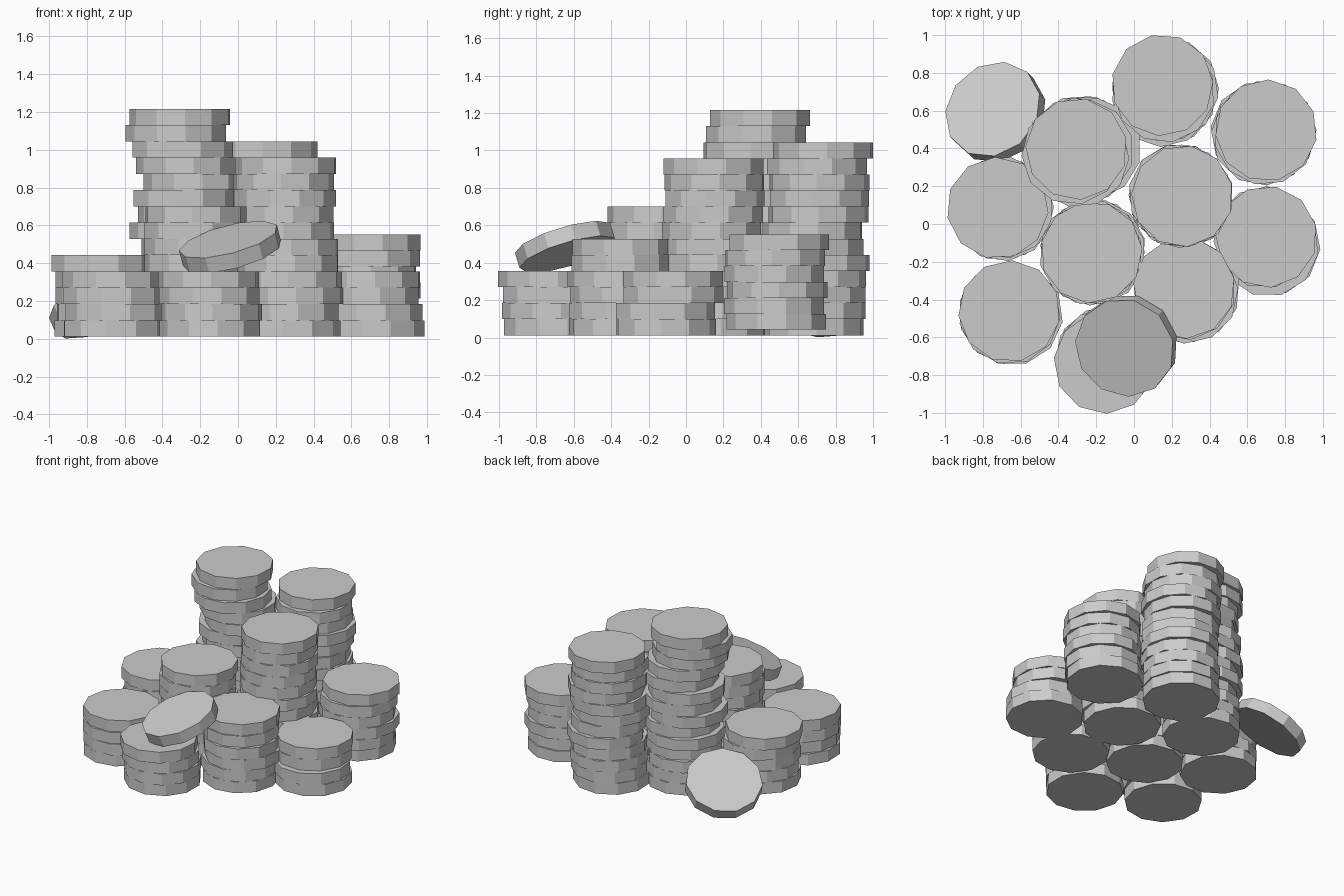
import bpy, bmesh, math, random
from mathutils import Vector, Matrix

if "Cube" in bpy.data.objects:
    bpy.data.objects.remove(bpy.data.objects["Cube"])

random.seed(11)
RADIUS, THICK, SIDES = 0.27, 0.086, 11

metal = bpy.data.materials.new("light grey metal")
metal.diffuse_color = (0.6, 0.6, 0.6, 1)
metal.use_nodes = True
metal.node_tree.nodes["Principled BSDF"].inputs["Base Color"].default_value = metal.diffuse_color


def add_coin(bm, centre, thick, normal=(0, 0, 1)):
    """One flat-sided coin, spun at random about its own axis."""
    tilt = Vector((0, 0, 1)).rotation_difference(Vector(normal).normalized())
    spin = Matrix.Rotation(random.uniform(0, math.tau), 4, 'Z')
    bmesh.ops.create_cone(
        bm, cap_ends=True, segments=SIDES, radius1=RADIUS, radius2=RADIUS, depth=thick,
        matrix=Matrix.Translation(centre) @ tilt.to_matrix().to_4x4() @ spin)


def finish(bm, name):
    mesh = bpy.data.meshes.new(name)
    bm.to_mesh(mesh)
    bm.free()
    mesh.materials.append(metal)
    bpy.context.collection.objects.link(bpy.data.objects.new(name, mesh))


def stack(name, count, middle, placed, jitter=0.015, base=0.012, pitch=THICK):
    """Untidy pile: the upper coins are placed (listed top down), the rest wander."""
    bm = bmesh.new()
    for i in range(count):
        from_top = count - 1 - i
        if from_top < len(placed):
            x, y = placed[from_top]
        else:
            x = middle[0] + random.uniform(-jitter, jitter)
            y = middle[1] + random.uniform(-jitter, jitter)
        add_coin(bm, (x, y, base + pitch * (i + 0.5)), pitch)
    finish(bm, name)


def loose_coin(name, centre, normal):
    bm = bmesh.new()
    add_coin(bm, centre, THICK, normal)
    finish(bm, name)


# Back row
stack("tallest_stack", 14, (-0.27, 0.40),
      [(-0.305, 0.397), (-0.325, 0.372), (-0.295, 0.358), (-0.27, 0.39), (-0.23, 0.40),
       (-0.29, 0.40), (-0.26, 0.41), (-0.305, 0.40), (-0.245, 0.40)], 0.02)
stack("back_stack", 12, (0.16, 0.695), [(0.15, 0.735), (0.16, 0.70)], 0.02)
stack("back_right_stack", 6, (0.685, 0.483), [(0.70, 0.495)], 0.012, base=0.042, pitch=0.085)
# Middle rows
stack("centre_stack", 11, (0.25, 0.15), [(0.255, 0.148), (0.24, 0.155), (0.25, 0.15)])
stack("left_stack", 5, (-0.705, 0.08), [(-0.722, 0.085)], 0.012)
stack("centre_left_stack", 8, (-0.22, -0.15), [(-0.225, -0.15)])
stack("right_stack", 4, (0.715, -0.105), [(0.70, -0.068), (0.69, -0.07)], 0.01)
# Front row
stack("front_right_stack", 6, (0.28, -0.355), [(0.265, -0.338)], 0.012)
stack("front_left_stack", 4, (-0.65, -0.475), [(-0.66, -0.462)], 0.01)
stack("front_stack", 4, (-0.15, -0.71), [(-0.155, -0.735), (-0.15, -0.715)], 0.012)

# Coin resting tilted on the front stack, and one leaning at the back left
loose_coin("tilted_coin", (-0.04, -0.643, 0.485), (-0.26, -0.30, 1))
loose_coin("leaning_coin", (-0.733, 0.592, 0.174), (-0.42, 0.42, 1))
